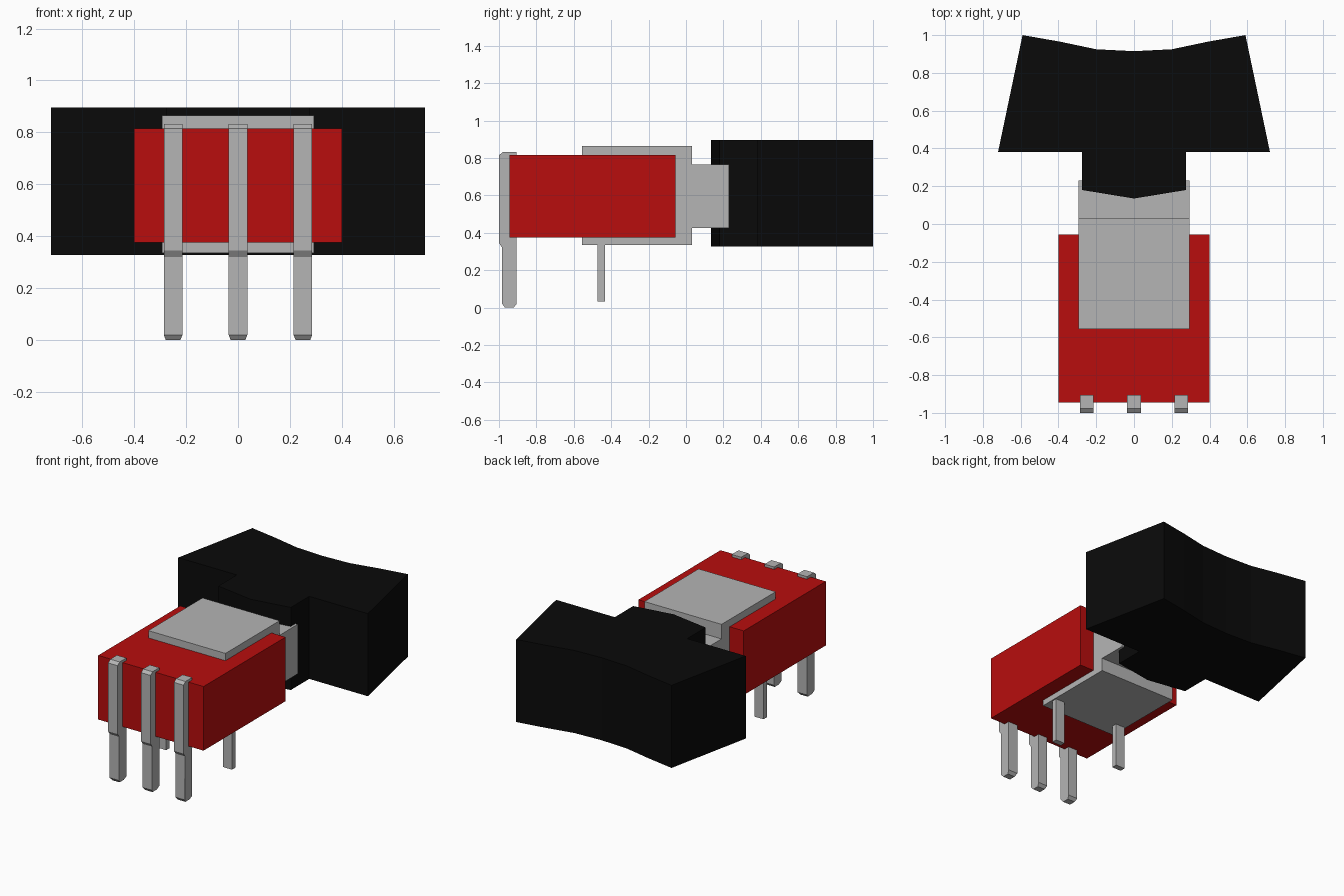
import bpy
import bmesh

cube = bpy.data.objects.get("Cube")
if cube:
    bpy.data.objects.remove(cube, do_unlink=True)


def make_material(name, rgb):
    mat = bpy.data.materials.new(name)
    mat.use_nodes = True
    color = (*rgb, 1.0)
    mat.diffuse_color = color
    bsdf = next(n for n in mat.node_tree.nodes if n.type == 'BSDF_PRINCIPLED')
    bsdf.inputs["Base Color"].default_value = color
    bsdf.inputs["Roughness"].default_value = 0.6
    return mat


RED = make_material("red plastic", (0.48, 0.004, 0.004))
GREY = make_material("grey metal", (0.46, 0.46, 0.46))
BLACK = make_material("black plastic", (0.003, 0.003, 0.003))


def finish(name, bm, mat):
    bmesh.ops.recalc_face_normals(bm, faces=bm.faces[:])
    mesh = bpy.data.meshes.new(name)
    bm.to_mesh(mesh)
    bm.free()
    mesh.materials.append(mat)
    obj = bpy.data.objects.new(name, mesh)
    bpy.context.scene.collection.objects.link(obj)
    return obj


def extrude(points, offset):
    """Extrude a closed loop of 3D points into a solid."""
    bm = bmesh.new()
    face = bm.faces.new([bm.verts.new(p) for p in points])
    moved = bmesh.ops.extrude_face_region(bm, geom=[face], use_keep_orig=True)
    verts = [g for g in moved["geom"] if isinstance(g, bmesh.types.BMVert)]
    bmesh.ops.translate(bm, verts=verts, vec=offset)
    return bm


def box(name, x, y, z, mat):
    """Box from (low, high) ranges on each axis."""
    loop = [(x[0], y[0], z[0]), (x[1], y[0], z[0]),
            (x[1], y[1], z[0]), (x[0], y[1], z[0])]
    return finish(name, extrude(loop, (0, 0, z[1] - z[0])), mat)


# Housing, metal frame and neck
box("housing", (-0.4, 0.4), (-0.945, -0.055), (0.375, 0.815), RED)
box("frame", (-0.293, 0.293), (-0.555, 0.033), (0.335, 0.865), GREY)
box("neck", (-0.293, 0.293), (0.0, 0.23), (0.425, 0.765), GREY)

# Rocker: flared plan outline with a concave back and a stem
half = [(0.2, 0.925), (0.39, 0.965), (0.59, 1.0), (0.72, 0.38),
        (0.275, 0.38), (0.275, 0.18)]
outline = ([(0, 0.915)] + half + [(0, 0.135)]
           + [(-x, y) for x, y in reversed(half)])
finish("rocker", extrude([(x, y, 0.328) for x, y in outline], (0, 0, 0.567)), BLACK)

# Terminal pins: side profile with hooked top, step and tapered tip
pin_profile = [(-1.0, 0.815), (-0.978, 0.832), (-0.905, 0.832), (-0.905, 0.02),
               (-0.922, 0.0), (-0.968, 0.0), (-0.983, 0.02), (-0.983, 0.32),
               (-1.0, 0.345)]
PIN_HALF = 0.036
for label, px in (("right", -0.25), ("middle", 0.0), ("left", 0.25)):
    bm = extrude([(px - PIN_HALF, y, z) for y, z in pin_profile], (2 * PIN_HALF, 0, 0))
    for v in bm.verts:
        if v.co.z < 0.001:
            v.co.x = px + (v.co.x - px) * 0.78
    finish(f"terminal_pin_{label}", bm, GREY)

# Thin mounting legs under the frame
for label, px in (("right", -0.25), ("left", 0.25)):
    box(f"mounting_leg_{label}", (px - 0.035, px + 0.035), (-0.472, -0.434),
        (0.033, 0.34), GREY)
